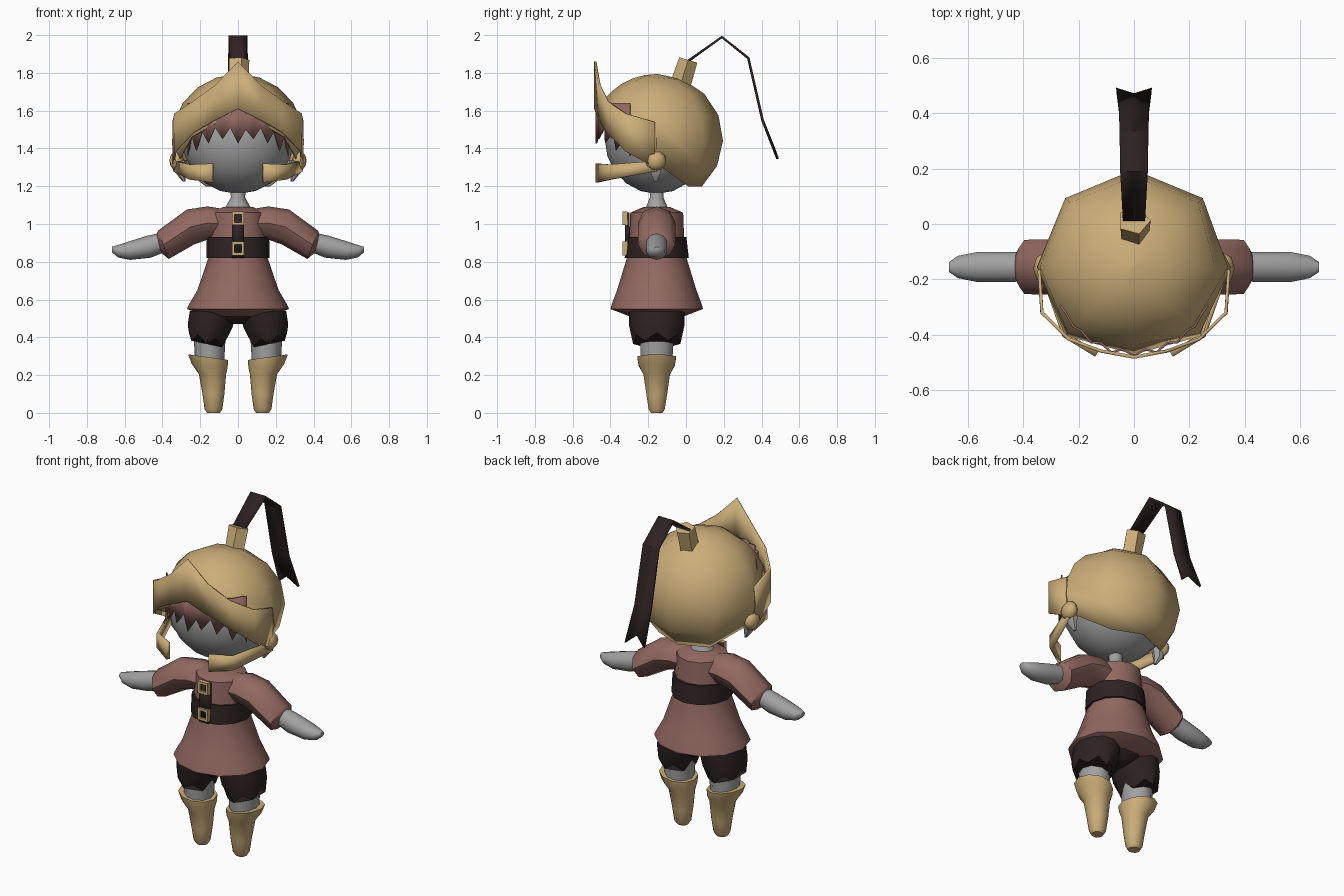
import bpy, bmesh, math
from math import sin, cos, pi, radians
from mathutils import Vector

if "Cube" in bpy.data.objects:
    bpy.data.objects.remove(bpy.data.objects["Cube"])

CY = -0.155  # body centre line in y


def material(name, rgb):
    m = bpy.data.materials.new(name)
    m.diffuse_color = (*rgb, 1)
    m.use_nodes = True
    m.node_tree.nodes["Principled BSDF"].inputs["Base Color"].default_value = m.diffuse_color
    return m


GOLD = material("pale_gold", (0.60, 0.42, 0.19))
CLOTH = material("dusty_rose_cloth", (0.29, 0.14, 0.12))
DARK = material("dark_leather", (0.028, 0.016, 0.016))
SKIN = material("grey_skin", (0.36, 0.36, 0.36))


def build(name, verts, faces, mat, angle=45, thick=0):
    bm = bmesh.new()
    vs = [bm.verts.new(v) for v in verts]
    for f in faces:
        bm.faces.new([vs[i] for i in f])
    bmesh.ops.recalc_face_normals(bm, faces=bm.faces)
    me = bpy.data.meshes.new(name)
    bm.to_mesh(me)
    bm.free()
    me.materials.append(mat)
    me.polygons.foreach_set("use_smooth", [True] * len(me.polygons))
    me.set_sharp_from_angle(angle=radians(angle))
    ob = bpy.data.objects.new(name, me)
    bpy.context.collection.objects.link(ob)
    if thick:
        mod = ob.modifiers.new("thickness", "SOLIDIFY")
        mod.thickness, mod.offset = thick, 0
    return ob


def grid(nu, nv, closed=False):
    """Quads for nv rows of nu points."""
    return [(j * nu + i, j * nu + (i + 1) % nu, (j + 1) * nu + (i + 1) % nu, (j + 1) * nu + i)
            for j in range(nv - 1) for i in range(nu if closed else nu - 1)]


def loft(name, rings, mat, n=10, axis="z", s=1, jag=0, angle=45):
    """Rings are (x, y, z, radius_a, radius_b, tilt); capped at both ends."""
    verts = []
    for k, (x, y, z, a, b, t) in enumerate(rings):
        for i in range(n):
            c, d = cos(2 * pi * i / n), sin(2 * pi * i / n)
            j = jag * (-1) ** i if k == len(rings) - 1 else 0
            if axis == "z":
                verts.append((s * (x + a * c), y + b * d, z + t * c + j))
            else:
                verts.append((s * (x + t * c), y + b * d, z + a * c))
    m = len(rings)
    faces = grid(n, m, True) + [tuple(range(n)), tuple(range((m - 1) * n, m * n))]
    return build(name, verts, faces, mat, angle)


def strip(name, stations, mat, thick=0.012, s=1, angle=30):
    """Curved plate from (x, y, top, bottom) stations."""
    n = len(stations)
    verts = [(s * x, y, t) for x, y, t, b in stations] + [(s * x, y, b) for x, y, t, b in stations]
    return build(name, verts, grid(n, 2), mat, angle, thick)


def ball(name, loc, size, mat, seg=16, rings=10):
    bm = bmesh.new()
    bmesh.ops.create_uvsphere(bm, u_segments=seg, v_segments=rings, radius=1)
    me = bpy.data.meshes.new(name)
    for v in bm.verts:
        v.co = Vector(loc) + v.co * Vector(size)
    bm.to_mesh(me)
    bm.free()
    me.materials.append(mat)
    me.polygons.foreach_set("use_smooth", [True] * len(me.polygons))
    ob = bpy.data.objects.new(name, me)
    bpy.context.collection.objects.link(ob)


# Head and neck
ball("head", (0, CY, 1.45), (0.295, 0.275, 0.29), SKIN)
loft("neck", [(0, CY, 1.05, 0.09, 0.08, 0), (0, CY, 1.10, 0.06, 0.055, 0),
              (0, CY, 1.14, 0.038, 0.038, 0), (0, CY, 1.2, 0.04, 0.04, 0)], SKIN)

# Helmet shell: eight-sided dome whose lower rim rises towards the face
rim = [1.32, 1.2, 1.2, 1.2, 1.32, 1.46, 1.60, 1.46]
rows = 7
verts = []
for j in range(rows):
    for i in range(8):
        phi = math.acos((rim[i] - 1.45) / 0.34) * max(j, 0.02) / (rows - 1)
        r, a = 0.347 * sin(phi), i * pi / 4
        verts.append((r * cos(a), CY + r * sin(a), 1.45 + 0.34 * cos(phi)))
build("helmet", verts, grid(8, rows, True) + [tuple(range(8))], GOLD, 46, 0.008)

# Raised visor with a central peak
half = [(0.12, -0.458, 1.735, 1.55), (0.235, -0.415, 1.65, 1.485),
        (0.332, -0.32, 1.585, 1.385), (0.342, -0.165, 1.54, 1.30)]
strip("visor", [(-x, y, t, b) for x, y, t, b in reversed(half)]
      + [(0, -0.48, 1.86, 1.61)] + half, GOLD)

# Hair fringe with a ragged lower edge
tips = [1.36, 1.47, 1.39, 1.49, 1.43, 1.51, 1.45, 1.51, 1.425,
        1.50, 1.45, 1.51, 1.43, 1.49, 1.39, 1.47, 1.36]
fringe = []
for i, z in enumerate(tips):
    a = radians(-90 + (i - 8) * 8)
    out = 0.02 if i % 2 == 0 else 0
    fringe.append((0.295 * cos(a), CY + (0.30 + out) * sin(a), 1.64, z))
strip("hair_fringe", fringe, CLOTH, 0.008)

# Plume socket and folded ribbon plume
sock = [(0, -0.03, 1.73, 0.055, 0.055, 0), (0, 0.012, 1.875, 0.06, 0.05, 0)]
ob = loft("plume_socket", sock, GOLD, 5, angle=30)
for v in ob.data.vertices:
    v.co.z -= (v.co.y + 0.01) * 0.3
path = [(0.015, 1.865, 0.04), (0.19, 1.99, 0.05), (0.33, 1.878, 0.052),
        (0.405, 1.55, 0.054), (0.485, 1.345, 0.064)]
pv = []
for k, (y, z, w) in enumerate(path):
    notch = (-0.02, 0.055) if k == 4 else (0, 0)
    pv += [(-w, y, z), (0, y + notch[0], z + notch[1]), (w, y, z)]
build("plume", pv, grid(3, 5), DARK, 20, 0.014)

# Tunic and belt
loft("tunic", [(0, CY, z, a, b, 0) for z, a, b in
               [(1.09, 0.08, 0.07), (1.06, 0.14, 0.14), (0.93, 0.155, 0.145), (0.82, 0.157, 0.158),
                (0.65, 0.215, 0.21), (0.57, 0.262, 0.24), (0.55, 0.27, 0.245), (0.51, 0.17, 0.14)]],
     CLOTH, 12)
loft("belt", [(0, CY, 0.93, 0.165, 0.157, 0), (0, CY, 0.82, 0.168, 0.17, 0)], DARK, 12)

# Front strap and two square buckle frames
strip("front_strap", [(-0.032, -0.311, 1.06, 0.82), (0.032, -0.311, 1.06, 0.82)], DARK, 0.025)
for name, z0 in (("upper_buckle", 1.03), ("lower_buckle", 0.87)):
    fv = [(sx * w, y, z0 + sz * w * 1.1) for y in (-0.335, -0.31) for w in (0.033, 0.019)
          for sx, sz in ((-1, -1), (1, -1), (1, 1), (-1, 1))]
    ff = []
    for i in range(4):
        k = (i + 1) % 4
        ff += [(i, k, k + 4, i + 4), (i + 8, k + 8, k + 12, i + 12),
               (i, k, k + 8, i + 8), (i + 4, k + 4, k + 12, i + 12)]
    build(name, fv, ff, GOLD, 20)

# Shorts seat joining both legs
loft("shorts_seat", [(0, CY, 0.55, 0.22, 0.15, 0), (0, CY, 0.51, 0.16, 0.14, 0),
                     (0, CY, 0.47, 0.03, 0.11, 0)], DARK)

# Mirrored parts
for s, side in ((1, "right"), (-1, "left")):
    strip(side + "_cheek_guard", [(0.335, -0.155, 1.335, 1.28), (0.25, -0.40, 1.315, 1.235),
                                  (0.135, -0.47, 1.32, 1.22)], GOLD, 0.02, s)
    ball(side + "_hinge", (s * 0.325, -0.16, 1.335), (0.038, 0.056, 0.052), GOLD, 8, 6)
    loft(side + "_ear", [(0.30, -0.16, 1.34, 0.03, 0.04, 0), (0.305, -0.16, 1.27, 0.025, 0.03, 0),
                         (0.285, -0.16, 1.225, 0.008, 0.01, 0)], SKIN, 6, s=s)
    loft(side + "_sleeve", [(0.08, CY, 1.0, 0.08, 0.09, 0), (0.16, CY, 1.005, 0.088, 0.10, 0.0),
                            (0.25, CY, 0.985, 0.092, 0.10, 0.02), (0.395, CY, 0.89, 0.075, 0.098, 0.028),
                            (0.42, CY, 0.90, 0.05, 0.06, 0.01)],
         CLOTH, 8, "x", s)
    loft(side + "_forearm_and_hand",
         [(0.39, CY, 0.905, 0.05, 0.055, 0.01), (0.47, CY, 0.88, 0.058, 0.057, 0.01),
          (0.57, CY, 0.86, 0.05, 0.056, 0), (0.635, CY, 0.856, 0.033, 0.042, 0),
          (0.668, CY, 0.865, 0.014, 0.018, 0)], SKIN, 10, "x", s, angle=60)
    loft(side + "_shorts_leg", [(0.13, CY, 0.54, 0.125, 0.148, 0), (0.148, CY, 0.46, 0.118, 0.146, 0.01),
                                (0.165, CY, 0.385, 0.095, 0.125, 0.02)], DARK, 12, "z", s, 0.02)
    loft(side + "_leg", [(0.15, CY, 0.46, 0.088, 0.098, 0), (0.15, CY, 0.24, 0.075, 0.085, 0)], SKIN, 10, s=s)
    loft(side + "_boot", [(0.158, CY, 0.295, 0.106, 0.108, 0.015), (0.15, CY, 0.25, 0.095, 0.10, 0.01),
                          (0.135, CY, 0.205, 0.072, 0.074, 0.0), (0.13, CY, 0.10, 0.058, 0.058, 0),
                          (0.13, CY, 0.02, 0.047, 0.045, 0), (0.13, CY, 0.0, 0.034, 0.032, 0)],
         GOLD, 10, s=s)
